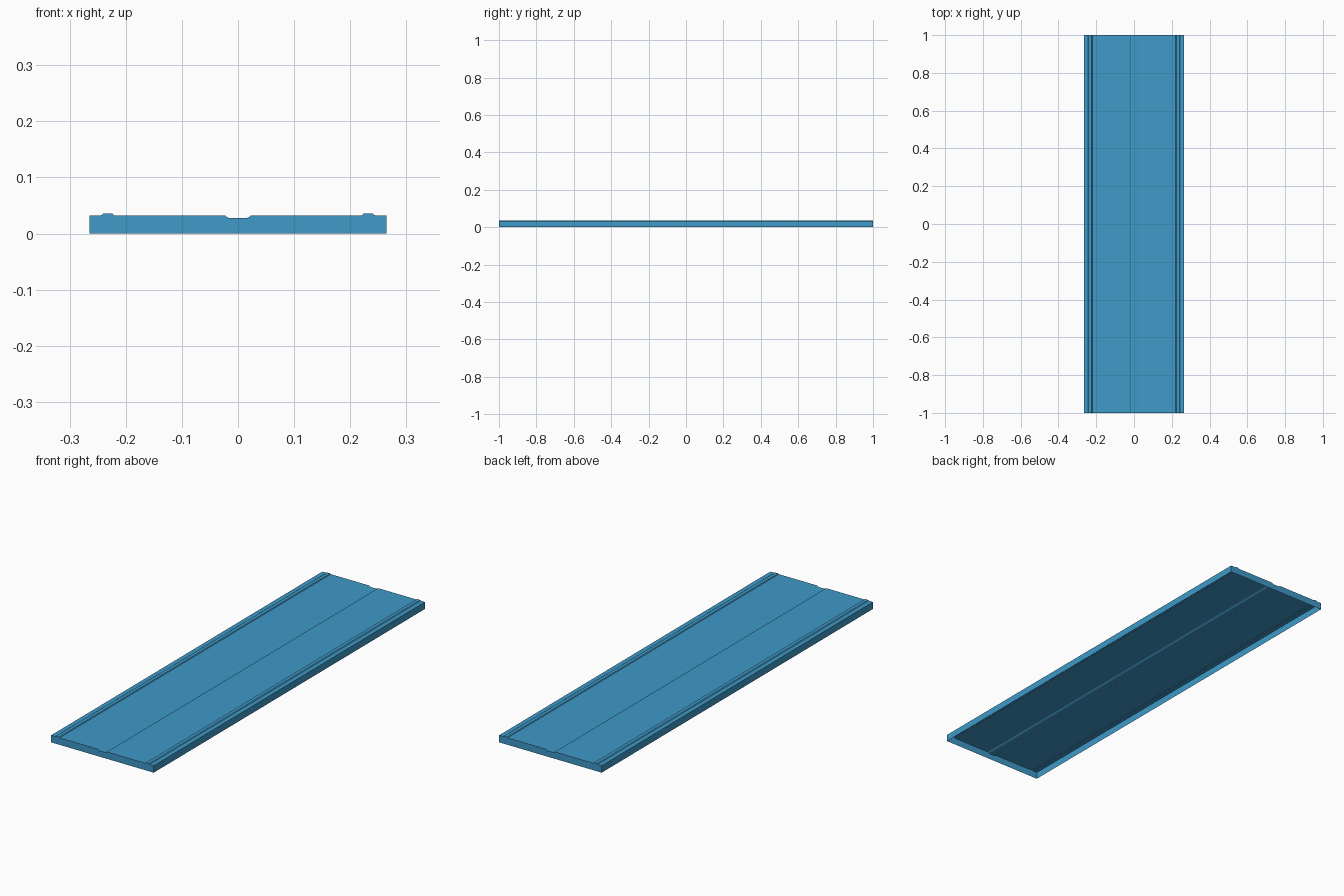
import bpy, bmesh

if "Cube" in bpy.data.objects:
    bpy.data.objects.remove(bpy.data.objects["Cube"])

HALF_LEN = 1.0
FOOT = 0.265      # outer edge of the panel
TOP = 0.0325      # main deck height
RIDGE = 0.0355    # raised strip height
GROOVE = 0.0275   # sunken centre height

# Right half of the cross-section, centre to outer edge
half = [(0.015, GROOVE), (0.019, GROOVE + 0.0015), (0.022, TOP - 0.001), (0.025, TOP),
        (0.221, TOP), (0.224, RIDGE), (0.240, RIDGE), (0.244, TOP),
        (FOOT, TOP), (FOOT, 0.0)]
profile = [(-x, z) for x, z in reversed(half)] + half


def make_panel(name, section):
    """Open-bottomed pan: section swept along y with closed ends."""
    bm = bmesh.new()
    front = [bm.verts.new((x, -HALF_LEN, z)) for x, z in section]
    back = [bm.verts.new((x, HALF_LEN, z)) for x, z in section]
    # Deck and side walls
    for i in range(len(section) - 1):
        bm.faces.new((front[i], front[i + 1], back[i + 1], back[i]))
    # End walls
    bm.faces.new(front[::-1])
    bm.faces.new(back)
    bm.normal_update()
    # Make the deck face up
    bmesh.ops.recalc_face_normals(bm, faces=bm.faces[:])
    deck = max(bm.faces, key=lambda f: f.calc_area())
    if deck.normal.z < 0:
        bmesh.ops.reverse_faces(bm, faces=bm.faces[:])
    mesh = bpy.data.meshes.new(name)
    bm.to_mesh(mesh)
    bm.free()
    obj = bpy.data.objects.new(name, mesh)
    bpy.context.collection.objects.link(obj)
    return obj


panel = make_panel("grooved_panel", profile)

# Blue finish
blue = bpy.data.materials.new("panel_blue")
blue.diffuse_color = (0.05, 0.32, 0.58, 1.0)
blue.use_nodes = True
blue.node_tree.nodes["Principled BSDF"].inputs["Base Color"].default_value = blue.diffuse_color
panel.data.materials.append(blue)
